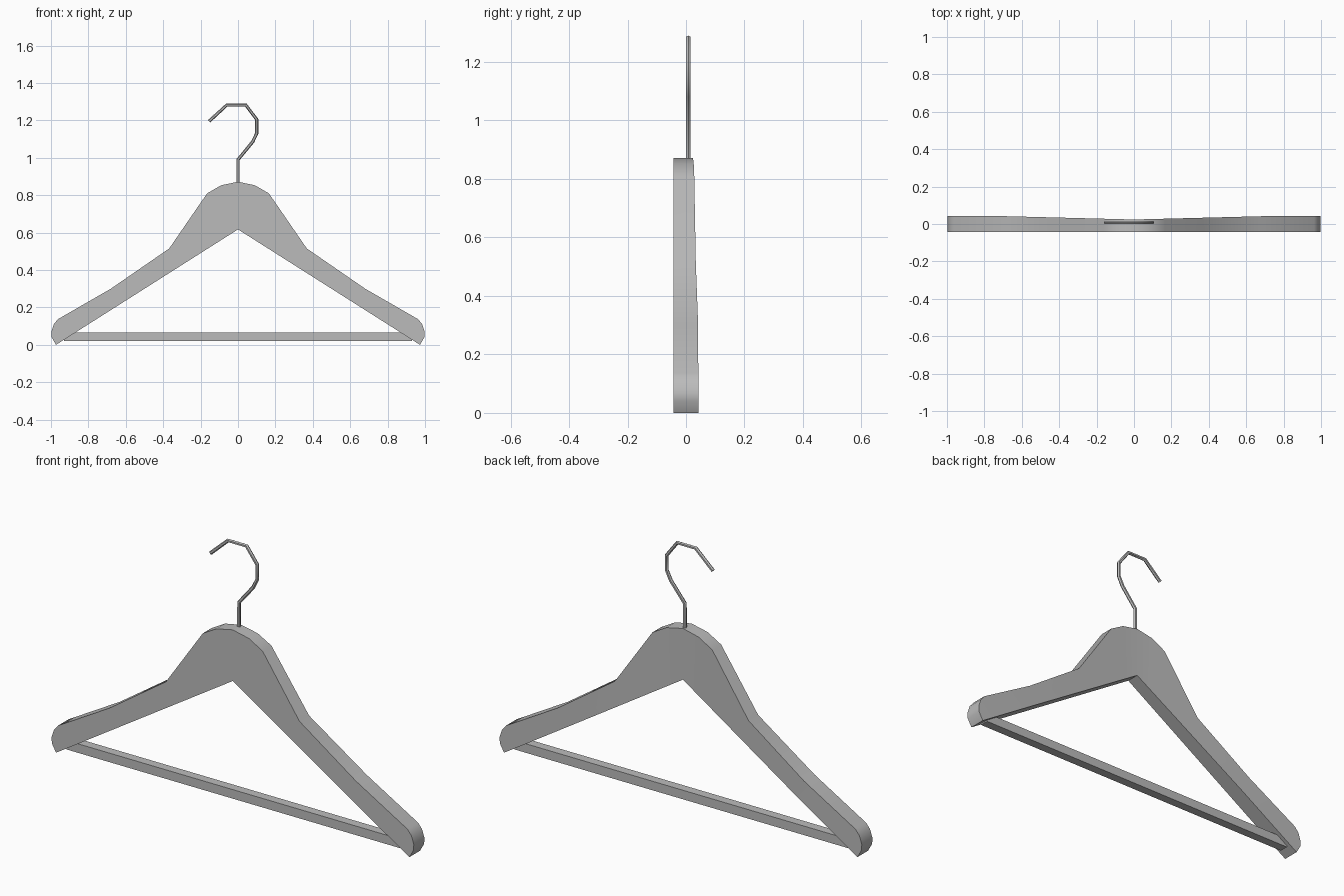
import bpy, bmesh, math

cube = bpy.data.objects.get("Cube")
if cube:
    bpy.data.objects.remove(cube, do_unlink=True)


def make_material(name, color):
    m = bpy.data.materials.new(name)
    m.use_nodes = True
    m.diffuse_color = color
    m.node_tree.nodes["Principled BSDF"].inputs["Base Color"].default_value = color
    return m


grey = make_material("plain_grey", (0.5, 0.5, 0.5, 1))


def add_object(name, data):
    obj = bpy.data.objects.new(name, data)
    bpy.context.collection.objects.link(obj)
    data.materials.append(grey)
    return obj


def smooth(obj, degrees):
    bpy.ops.object.select_all(action="DESELECT")
    obj.select_set(True)
    bpy.context.view_layer.objects.active = obj
    bpy.ops.object.shade_smooth_by_angle(angle=math.radians(degrees))


# Shoulder body: half outline, slimmer at the neck, mirrored across x
outer = [(0, .872), (.09, .853), (.165, .81), (.368, .515), (.68, .30),
         (.963, .137), (.985, .11), (.998, .07), (.996, .04), (.973, 0)]
apex, tip = (0, .617), outer[-1]
steps = [0, .08, .16, .4, .66, .92, .94, .96, .98, 1]
inner = [(apex[0] + (tip[0] - apex[0]) * t, apex[1] + (tip[1] - apex[1]) * t)
         for t in steps]


def back_y(x):
    return .024 + .018 * min(1, x / .7)


bm = bmesh.new()


def rim(points, front):
    return [bm.verts.new((x, -.042 if front else back_y(x), z)) for x, z in points]


of, ob = rim(outer, True), rim(outer, False)
nf, nb = rim(inner, True), rim(inner, False)
for i in range(len(outer) - 1):
    for a, b in ((of, nf), (nb, ob), (ob, of), (nf, nb)):
        bm.faces.new((a[i], b[i], b[i + 1], a[i + 1]))
bmesh.ops.remove_doubles(bm, verts=bm.verts, dist=.0005)
mirror = bmesh.ops.duplicate(bm, geom=bm.verts[:] + bm.edges[:] + bm.faces[:])["geom"]
for v in mirror:
    if isinstance(v, bmesh.types.BMVert):
        v.co.x *= -1
bmesh.ops.reverse_faces(bm, faces=[f for f in mirror if isinstance(f, bmesh.types.BMFace)])
bmesh.ops.remove_doubles(bm, verts=bm.verts, dist=.0005)
bmesh.ops.recalc_face_normals(bm, faces=bm.faces)
mesh = bpy.data.meshes.new("shoulder_body")
bm.to_mesh(mesh)
bm.free()
smooth(add_object("shoulder_body", mesh), 32)

# Trouser bar
bm = bmesh.new()
bmesh.ops.create_cube(bm, size=1)
for v in bm.verts:
    v.co.x *= 1.86
    v.co.y *= .045
    v.co.z = v.co.z * .045 + .043
mesh = bpy.data.meshes.new("trouser_bar")
bm.to_mesh(mesh)
bm.free()
add_object("trouser_bar", mesh)

# Wire hook
path = [(0, .84), (0, .99), (.078, 1.085), (.1, 1.13), (.1, 1.205),
        (.042, 1.282), (-.06, 1.282), (-.155, 1.195)]
curve = bpy.data.curves.new("hook", "CURVE")
curve.dimensions = "3D"
curve.bevel_depth = .009
curve.bevel_resolution = 1
curve.use_fill_caps = True
spline = curve.splines.new("POLY")
spline.points.add(len(path) - 1)
for p, (x, z) in zip(spline.points, path):
    p.co = (x, .008, z, 1)
hook = add_object("hook", curve)
bpy.ops.object.select_all(action="DESELECT")
hook.select_set(True)
bpy.context.view_layer.objects.active = hook
bpy.ops.object.convert(target="MESH")
smooth(bpy.context.view_layer.objects.active, 50)
